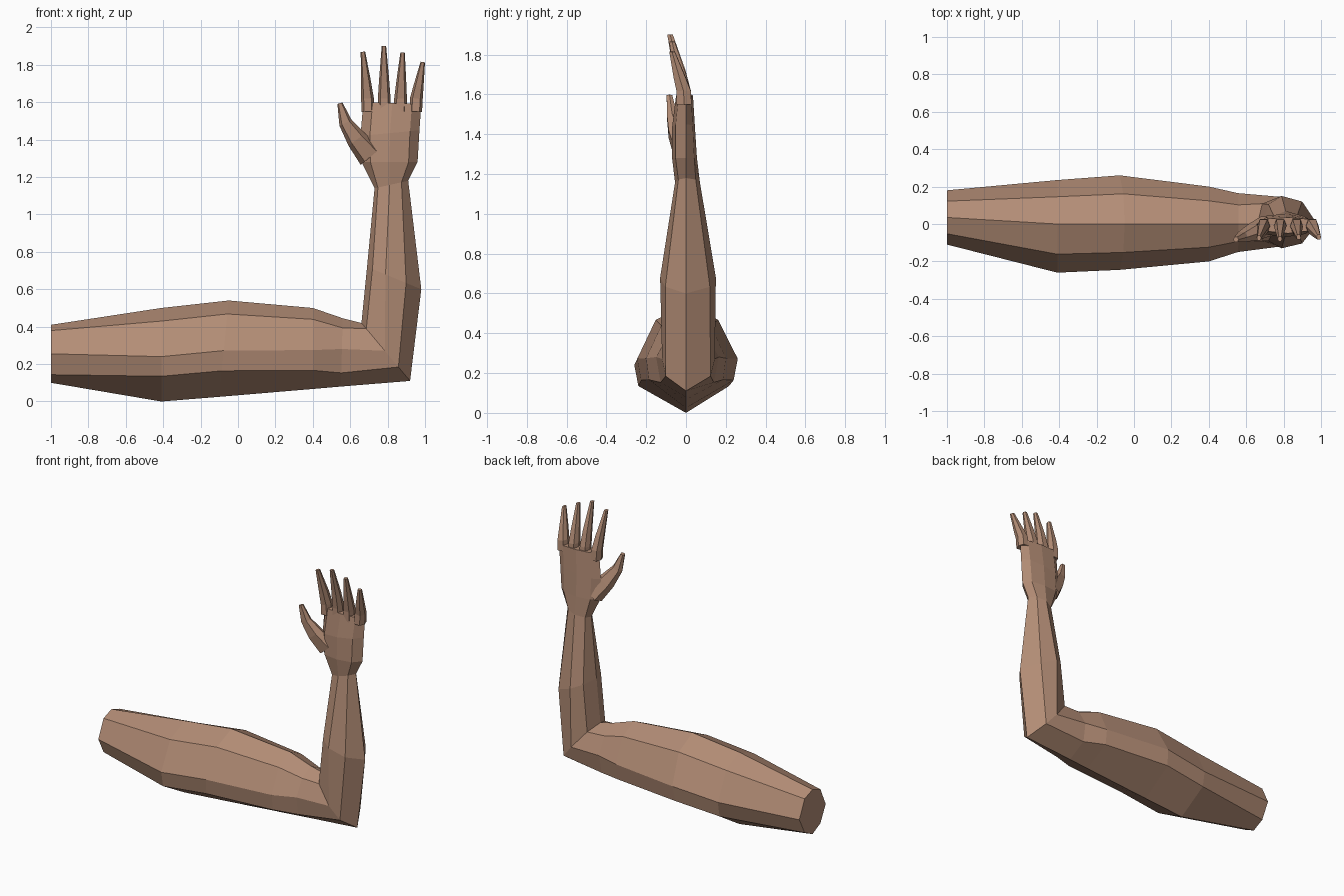
import bpy, bmesh
from mathutils import Vector

if "Cube" in bpy.data.objects:
    bpy.data.objects.remove(bpy.data.objects["Cube"])

skin = bpy.data.materials.new("brown skin")
skin.diffuse_color = (0.45, 0.265, 0.18, 1)
skin.use_nodes = True
skin.node_tree.nodes["Principled BSDF"].inputs["Base Color"].default_value = skin.diffuse_color


def loft(name, rings):
    """Skin a list of equal-sized point rings and cap both ends."""
    bm = bmesh.new()
    loops = [[bm.verts.new(p) for p in ring] for ring in rings]
    n = len(loops[0])
    for a, b in zip(loops, loops[1:]):
        for i in range(n):
            j = (i + 1) % n
            bm.faces.new((a[i], a[j], b[j], b[i]))
    bm.faces.new(loops[0])
    bm.faces.new(loops[-1])
    bmesh.ops.recalc_face_normals(bm, faces=bm.faces)
    mesh = bpy.data.meshes.new(name)
    bm.to_mesh(mesh)
    bm.free()
    mesh.materials.append(skin)
    obj = bpy.data.objects.new(name, mesh)
    bpy.context.collection.objects.link(obj)
    return obj


def section(outer, inner, y0, y1, low=(.27, .92), mid=.48, high=(.86, .62), yc=0):
    """Eight-sided section between an outer and an inner (x, z) point."""
    shape = [(0, 0), (low[0], -low[1]), (mid, -1), (high[0], -high[1]),
             (1, 0), (high[0], high[1]), (mid, 1), (low[0], low[1])]
    pts = []
    for t, s in shape:
        x = outer[0] + (inner[0] - outer[0]) * t
        z = outer[1] + (inner[1] - outer[1]) * t
        pts.append((x, yc + s * (y1 - yc if s > 0 else yc - y0), z))
    return pts


# Upper arm, mitred elbow and forearm in one loft
wrist = section((.91, 1.18), (.73, 1.14), -.055, .07, (.2, .7), .55, (.9, .6))
loft("arm", [
    section((-1, .10), (-1, .41), -.11, .18, (.14, .6), .5, (.9, .6), yc=.035),
    section((-.41, 0), (-.41, .50), -.26, .235),
    section((-.1, .025), (-.05, .54), -.245, .26),
    section((.4, .067), (.4, .50), -.20, .20, (.23, .93)),
    section((.55, .08), (.56, .445), -.15, .165, (.2, .85), .55),
    section((.92, .11), (.66, .42), -.12, .145, (.24, .85), .52, (.9, .75)),
    section((.98, .60), (.69, .72), -.13, .15, (.28, .8), .66, (.9, .7)),
    wrist,
])

# Palm
flat = dict(low=(.16, .75), mid=.5, high=(.84, .8))
loft("palm", [
    wrist,
    section((.96, 1.28), (.66, 1.28), -.07, .055, **flat),
    section((.97, 1.45), (.655, 1.42), -.07, .045, **flat),
    section((.98, 1.59), (.67, 1.60), -.05, .035, **flat),
])


def digit(name, path):
    """Tapered six-sided digit along (x, y, z, half width, half depth) stations."""
    rings = []
    for k, (x, y, z, w, d) in enumerate(path):
        a, b = path[max(k - 1, 0)], path[min(k + 1, len(path) - 1)]
        along = Vector((b[0] - a[0], 0, b[2] - a[2])).normalized()
        side, deep, c = along.cross(Vector((0, 1, 0))), Vector((0, 1, 0)), Vector((x, y, z))
        rings.append([c + side * w * u + deep * d * v for u, v in
                      ((-1, 0), (-.6, -1), (.6, -1), (1, 0), (.6, 1), (-.6, 1))])
    loft(name, rings)


# Four fingers: base x, tip x, tip height, tip y
for name, bx, tx, tz, ty in (("index_finger", .695, .668, 1.87, -.075),
                             ("middle_finger", .782, .78, 1.90, -.08),
                             ("ring_finger", .868, .88, 1.865, -.07),
                             ("little_finger", .95, .988, 1.815, -.07)):
    mz = 1.6 + (tz - 1.6) * .4
    digit(name, [(bx, -.01, 1.55, .034, .038),
                 (bx * .9 + tx * .1, -.012, 1.62, .034, .036),
                 (bx * .6 + tx * .4, -.032, mz, .027, .03),
                 (tx, ty, tz, .012, .014)])

# Thumb
digit("thumb", [(.71, -.01, 1.31, .07, .05), (.635, -.045, 1.40, .055, .042),
                (.575, -.07, 1.49, .036, .026), (.545, -.083, 1.595, .014, .014)])
